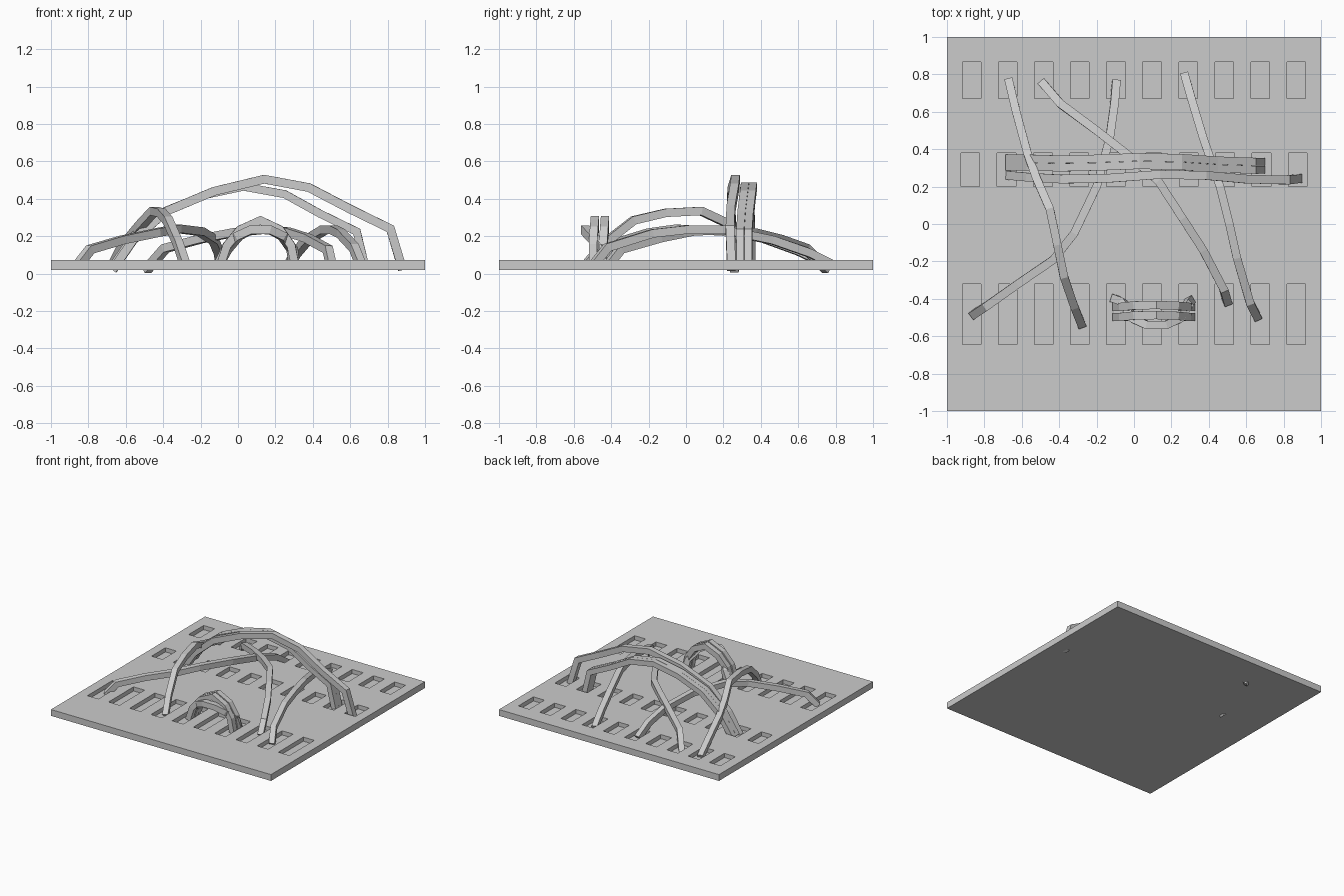
import bpy, bmesh
from mathutils import Vector


def mesh_object(name, bm):
    bmesh.ops.recalc_face_normals(bm, faces=bm.faces)
    me = bpy.data.meshes.new(name)
    bm.to_mesh(me)
    bm.free()
    ob = bpy.data.objects.new(name, me)
    bpy.context.collection.objects.link(ob)
    return ob


def add_box(bm, lo, hi):
    lo, hi = Vector(lo), Vector(hi)
    geo = bmesh.ops.create_cube(bm, size=1)["verts"]
    for v in geo:
        v.co = (lo + hi) / 2 + v.co * (hi - lo)


def cable(name, pts, w=0.046):
    """Square-section tube swept through a few points, mitred at the bends."""
    pts = [Vector(p) for p in pts]
    flat = (pts[-1] - pts[0]).normalized()
    bm = bmesh.new()
    rings = []
    for i, p in enumerate(pts):
        a = (p - pts[i - 1]).normalized() if i else None
        b = (pts[i + 1] - p).normalized() if i < len(pts) - 1 else None
        t = ((a or b) + (b or a)).normalized()
        heading = Vector((t.x, t.y, 0)) + flat * 0.3
        side = heading.cross(Vector((0, 0, 1))).normalized()
        side = (side - t * side.dot(t)).normalized()
        up = side.cross(t)
        miter = 1 / max(0.6, t.dot(a or b))
        h = w / 2
        rings.append([bm.verts.new(p + side * h * s + up * h * miter * u)
                      for s, u in ((-1, -1), (1, -1), (1, 1), (-1, 1))])
    for r, q in zip(rings, rings[1:]):
        for k in range(4):
            bm.faces.new((r[k], r[(k + 1) % 4], q[(k + 1) % 4], q[k]))
    bm.faces.new(rings[0])
    bm.faces.new(rings[-1])
    return mesh_object(name, bm)


# Base plate with three rows of ten rectangular sockets
bm = bmesh.new()
add_box(bm, (-1, -1, 0.02), (1, 1, 0.072))
plate = mesh_object("socket_plate", bm)

bm = bmesh.new()
for y0, y1, reach in ((0.67, 0.865, 0.868), (0.2, 0.38, 0.876), (-0.645, -0.32, 0.868)):
    for i in range(10):
        x = reach * (2 * i / 9 - 1)
        add_box(bm, (x - 0.05, y0, 0.038), (x + 0.05, y1, 0.2))
cutter = mesh_object("socket_cutter", bm)
cutter.hide_render = True
cutter.hide_viewport = True
mod = plate.modifiers.new("sockets", "BOOLEAN")
mod.operation = "DIFFERENCE"
mod.solver = "EXACT"
mod.object = cutter

# Tall cables running across the middle row
cable("long_cable", [
    (-0.67, 0.26, 0.02), (-0.56, 0.25, 0.18), (-0.38, 0.24, 0.335), (-0.13, 0.245, 0.44),
    (0.14, 0.265, 0.505), (0.38, 0.26, 0.46), (0.6, 0.24, 0.345), (0.815, 0.235, 0.24),
    (0.88, 0.243, 0.02)])
for name, y in (("middle_cable_a", 0.307), ("middle_cable_b", 0.35)):
    cable(name, [
        (-0.67, y, 0.04), (-0.56, y, 0.2), (-0.39, y - 0.005, 0.335), (-0.18, y, 0.42),
        (0.03, y + 0.008, 0.465), (0.25, y + 0.003, 0.425), (0.44, y - 0.01, 0.32),
        (0.635, y - 0.017, 0.225), (0.68, y - 0.017, 0.04)], 0.042)

# Short cables bundled in the front row
for name, y in (("short_cable_a", -0.443), ("short_cable_b", -0.497)):
    cable(name, [
        (-0.095, y, 0.045), (-0.06, y, 0.15), (0.01, y + 0.008, 0.235), (0.12, y + 0.01, 0.285),
        (0.225, y + 0.006, 0.235), (0.285, y, 0.15), (0.305, y, 0.045)], 0.044)
cable("short_cable_c", [
    (-0.105, -0.4, 0.045), (-0.06, -0.42, 0.13), (0.0, -0.51, 0.2), (0.07, -0.54, 0.235),
    (0.17, -0.54, 0.235), (0.24, -0.51, 0.2), (0.29, -0.43, 0.13), (0.3, -0.41, 0.045)], 0.044)

# Diagonal cables linking back and front rows
cable("left_cable", [
    (-0.67, 0.77, 0.04), (-0.63, 0.6, 0.12), (-0.57, 0.38, 0.2), (-0.52, 0.24, 0.26),
    (-0.45, 0.08, 0.335), (-0.41, -0.11, 0.325), (-0.375, -0.28, 0.285),
    (-0.32, -0.44, 0.16), (-0.28, -0.54, 0.04)], 0.044)
cable("left_crossing_cable", [
    (-0.095, 0.76, 0.04), (-0.105, 0.64, 0.12), (-0.13, 0.46, 0.18), (-0.2, 0.2, 0.225),
    (-0.32, -0.05, 0.24), (-0.43, -0.19, 0.22), (-0.62, -0.32, 0.18),
    (-0.79, -0.44, 0.13), (-0.86, -0.485, 0.04)], 0.044)
cable("right_crossing_cable", [
    (-0.49, 0.755, 0.02), (-0.39, 0.64, 0.135), (-0.2, 0.5, 0.185), (-0.02, 0.36, 0.22),
    (0.13, 0.23, 0.235), (0.26, 0.03, 0.225), (0.37, -0.14, 0.19),
    (0.48, -0.35, 0.13), (0.5, -0.42, 0.04)], 0.044)
cable("right_cable", [
    (0.27, 0.8, 0.04), (0.31, 0.66, 0.11), (0.37, 0.46, 0.18), (0.46, 0.2, 0.235),
    (0.51, 0.0, 0.235), (0.55, -0.18, 0.215), (0.62, -0.42, 0.14), (0.66, -0.5, 0.04)], 0.044)
